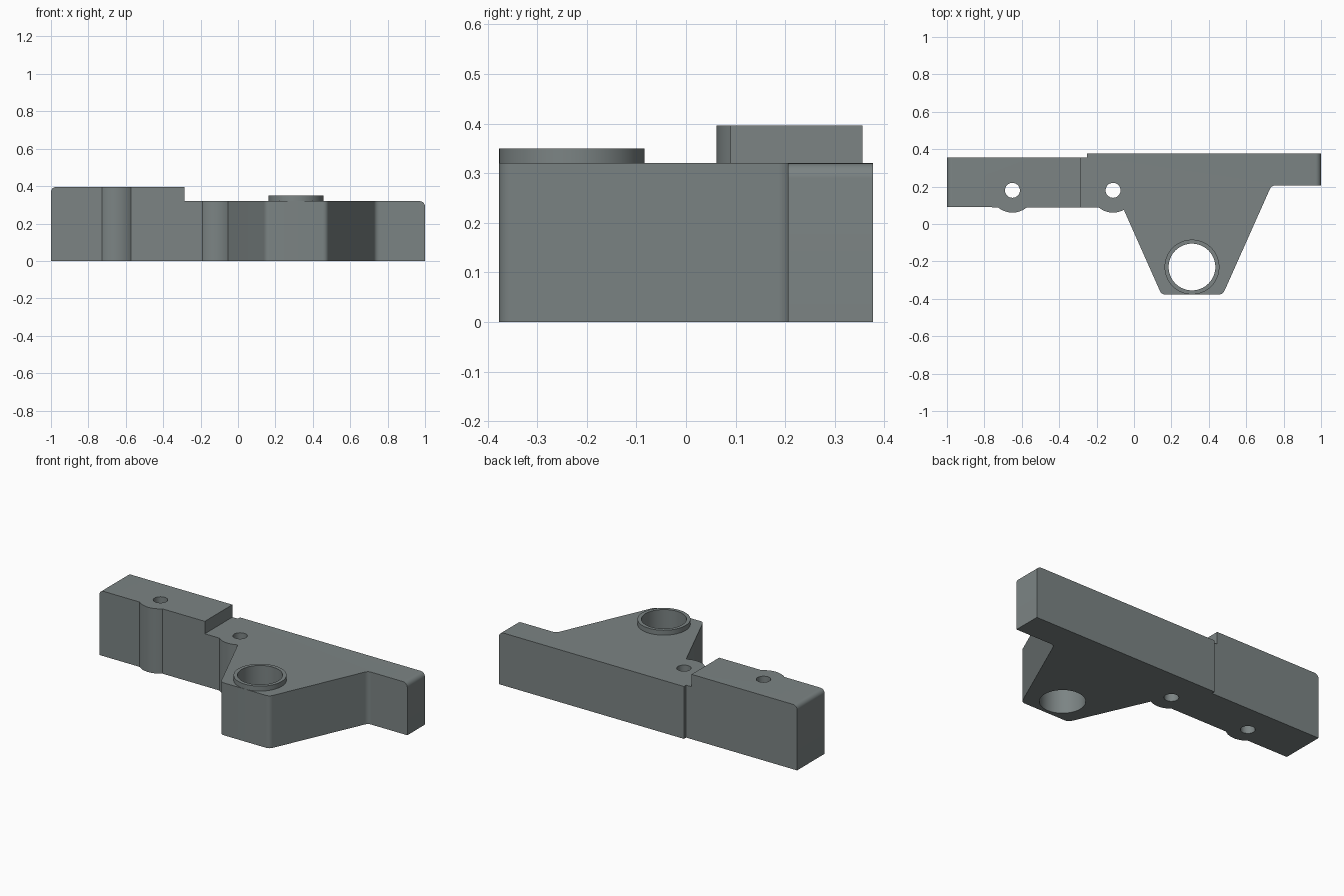
import bpy, bmesh, math
from mathutils import Vector

if "Cube" in bpy.data.objects:
    bpy.data.objects.remove(bpy.data.objects["Cube"])

grey = bpy.data.materials.new("slate grey")
grey.diffuse_color = (0.2, 0.23, 0.23, 1)
grey.use_nodes = True
grey.node_tree.nodes["Principled BSDF"].inputs["Base Color"].default_value = grey.diffuse_color


def prism(name, pts, axis, lo, hi):
    """Extrude an outline along z (points are x, y) or along y (points are x, z)."""
    bm = bmesh.new()
    place = (lambda a, b, t: (a, b, t)) if axis == "z" else (lambda a, b, t: (a, t, b))
    face = bm.faces.new([bm.verts.new(place(a, b, lo)) for a, b in pts])
    ext = bmesh.ops.extrude_face_region(bm, geom=[face])
    verts = [g for g in ext["geom"] if isinstance(g, bmesh.types.BMVert)]
    bmesh.ops.translate(bm, verts=verts, vec=Vector(place(0, 0, hi - lo)))
    bmesh.ops.recalc_face_normals(bm, faces=bm.faces)
    me = bpy.data.meshes.new(name)
    bm.to_mesh(me)
    bm.free()
    me.materials.append(grey)
    ob = bpy.data.objects.new(name, me)
    bpy.context.collection.objects.link(ob)
    return ob


def arc(cx, cy, r, a0, a1, n):
    return [(cx + r * math.cos(math.radians(a0 + (a1 - a0) * i / n)),
             cy + r * math.sin(math.radians(a0 + (a1 - a0) * i / n))) for i in range(n + 1)]


def disc(name, cx, cy, r, lo, hi, n=64):
    return prism(name, arc(cx, cy, r, 0, 360, n)[:-1], "z", lo, hi)


def rounded(before, corner, after, r, n=6):
    """Corner fillet between two straight edges as a quadratic curve."""
    c = Vector(corner)
    p = c + (Vector(before) - c).normalized() * r
    q = c + (Vector(after) - c).normalized() * r
    return [tuple(p * (1 - t) ** 2 + c * 2 * t * (1 - t) + q * t * t)
            for t in (i / n for i in range(n + 1))]


def combine(target, tool, operation):
    mod = target.modifiers.new(operation, "BOOLEAN")
    mod.operation, mod.object, mod.solver = operation, tool, "EXACT"
    bpy.context.view_layer.objects.active = target
    bpy.ops.object.modifier_apply(modifier=mod.name)
    bpy.data.objects.remove(tool)


# Plan outline: bar with two screw bosses and a tapering arm
half_angle = 40.5
screws = [(-0.65, 0.18), (-0.112, 0.18)]
arm = [(-0.053, 0.077), (0.147, -0.377), (0.475, -0.377), (0.735, 0.206), (1.1, 0.206)]
plan = [(-1.1, 0.09)]
plan += arc(*screws[0], 0.119, 270 - half_angle, 270 + half_angle, 16)
plan += arc(*screws[1], 0.119, 270 - half_angle, 299, 14)
for i in (1, 2, 3):
    plan += rounded(arm[i - 1], arm[i], arm[i + 1], 0.022)
plan += [arm[4], (1.1, 0.377), (-0.25, 0.377), (-0.25, 0.356), (-1.1, 0.356)]
body = prism("bracket_body", plan, "z", -0.1, 0.6)

# Front profile: stepped height with rounded upper ends
profile = [(-1, 0), (1, 0)] + arc(0.97, 0.29, 0.03, 0, 90, 8)
profile += [(-0.287, 0.32), (-0.287, 0.396)] + arc(-0.972, 0.368, 0.028, 90, 180, 8)
combine(body, prism("height_profile", profile, "y", -0.7, 0.7), "INTERSECT")

# Raised collar and through holes
combine(body, disc("collar", 0.31, -0.23, 0.1465, 0.2, 0.35), "UNION")
combine(body, disc("bore", 0.31, -0.23, 0.125, -0.2, 0.7), "DIFFERENCE")
for x, y in screws:
    combine(body, disc("screw_hole", x, y, 0.04, -0.2, 0.7, 32), "DIFFERENCE")

bpy.ops.object.select_all(action="DESELECT")
body.select_set(True)
bpy.context.view_layer.objects.active = body
bpy.ops.object.shade_smooth_by_angle(angle=math.radians(30))
